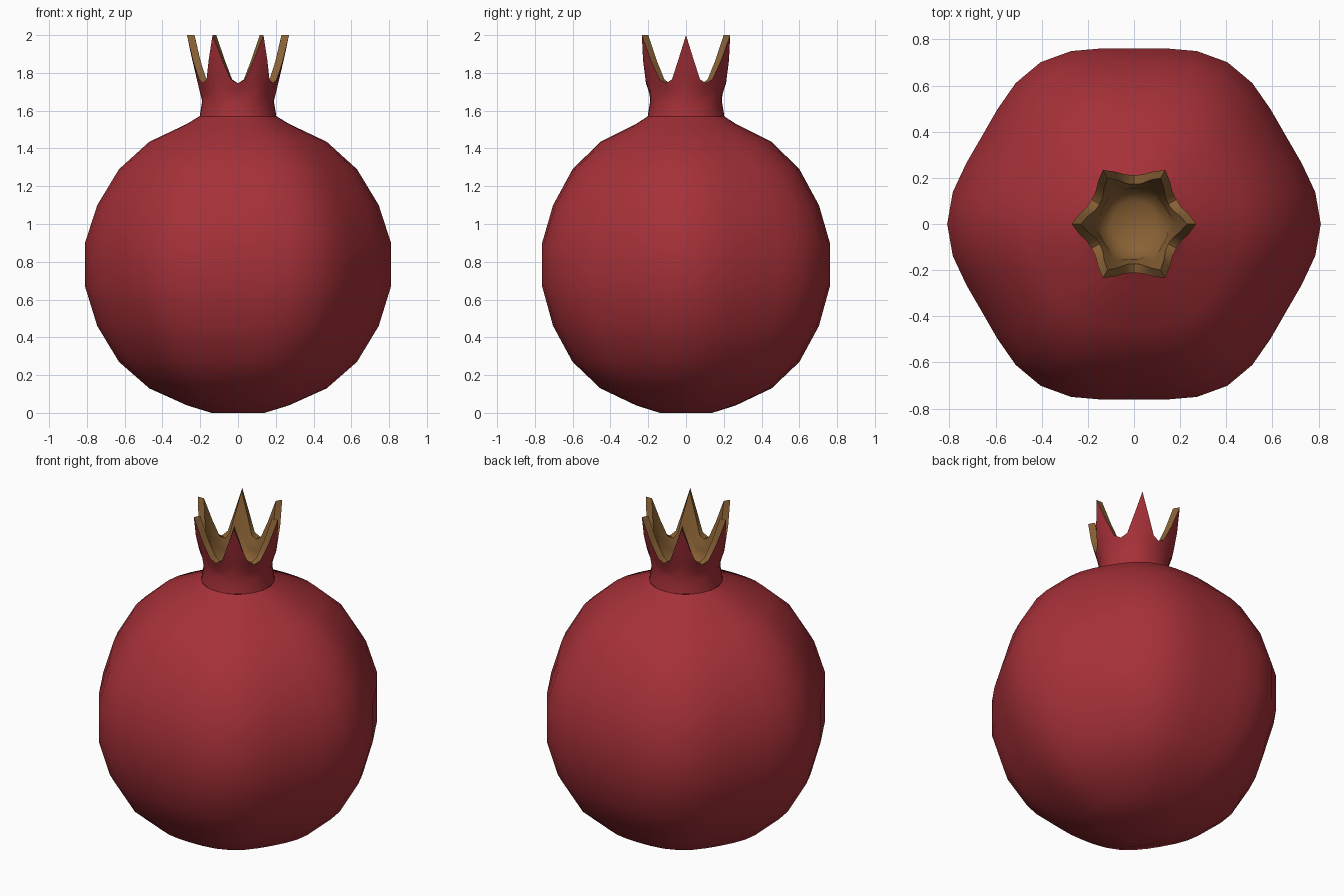
import bpy, bmesh
from math import sin, cos, pi

if "Cube" in bpy.data.objects:
    bpy.data.objects.remove(bpy.data.objects["Cube"])

N = 36  # segments around the fruit


def material(name, rgb):
    m = bpy.data.materials.new(name)
    m.diffuse_color = (*rgb, 1)
    m.use_nodes = True
    m.node_tree.nodes["Principled BSDF"].inputs["Base Color"].default_value = m.diffuse_color
    return m


red = material("red_skin", (0.38, 0.03, 0.04))
brown = material("brown_inside", (0.25, 0.12, 0.035))


def lathe(name, rows, mats, brown_from=None, cap_first=None, cap_last=None, angle=60):
    """Skin rings given as functions angle -> (radius, z); caps are pole heights."""
    bm = bmesh.new()
    rings = []
    for row in rows:
        ring = []
        for i in range(N):
            t = 2 * pi * i / N
            r, z = row(t)
            ring.append(bm.verts.new((r * cos(t), r * sin(t), z)))
        rings.append(ring)
    for k in range(len(rings) - 1):
        a, b = rings[k], rings[k + 1]
        for i in range(N):
            j = (i + 1) % N
            f = bm.faces.new((a[i], a[j], b[j], b[i]))
            f.material_index = int(brown_from is not None and k >= brown_from)
    for cap, ring, flip in ((cap_first, rings[0], True), (cap_last, rings[-1], False)):
        if cap is None:
            continue
        pole = bm.verts.new((0, 0, cap))
        for i in range(N):
            p, q = ring[i], ring[(i + 1) % N]
            f = bm.faces.new((q, p, pole) if flip else (p, q, pole))
            f.material_index = int(brown_from is not None)
    me = bpy.data.meshes.new(name)
    bm.to_mesh(me)
    bm.free()
    for m in mats:
        me.materials.append(m)
    ob = bpy.data.objects.new(name, me)
    bpy.context.collection.objects.link(ob)
    bpy.ops.object.select_all(action='DESELECT')
    ob.select_set(True)
    bpy.context.view_layer.objects.active = ob
    bpy.ops.object.shade_smooth_by_angle(angle=angle * pi / 180)
    return ob


# Fruit body: softly six-lobed, (ridge radius, height)
profile = [(0.14, 0), (0.27, 0.04), (0.47, 0.13), (0.63, 0.27), (0.745, 0.46),
           (0.81, 0.67), (0.81, 0.90), (0.745, 1.10), (0.63, 1.29), (0.47, 1.435),
           (0.27, 1.53), (0.205, 1.57)]


def body_row(r, z):
    amp = 0.031 * r / 0.81
    return lambda t: (r / (1 + amp) * (1 + amp * cos(6 * t)), z)


lathe("fruit_body", [body_row(r, z) for r, z in profile], [red], cap_first=0.0)

# Crown: six pointed sepals flaring from a short neck
TOPS = [2.0, 1.865, 1.765, 1.745]  # rim height at 0, 10, 20, 30 degrees from a tip
FLARE = [(1.57, 0.203), (1.65, 0.19), (1.69, 0.193), (1.75, 0.214), (1.86, 0.241), (2.0, 0.27)]


def rim_height(t):
    i = round(t * N / (2 * pi)) % 6
    return TOPS[min(i, 6 - i)]


def flare(z):
    for (z0, r0), (z1, r1) in zip(FLARE, FLARE[1:]):
        if z <= z1:
            return r0 + (r1 - r0) * (z - z0) / (z1 - z0)
    return FLARE[-1][1]


def crown_row(f, inset):
    def row(t):
        z = 1.65 + f * (rim_height(t) - 1.65)
        return flare(z) - inset, z
    return row


steps = [0, 0.35, 0.7, 1]
rows = [lambda t: (0.203, 1.57)]
rows += [crown_row(f, 0) for f in steps]
rows += [crown_row(f, 0.04) for f in reversed(steps)]
rows += [lambda t: (0.10, 1.61)]
lathe("crown", rows, [red, brown], brown_from=len(steps), cap_last=1.60, angle=50)
